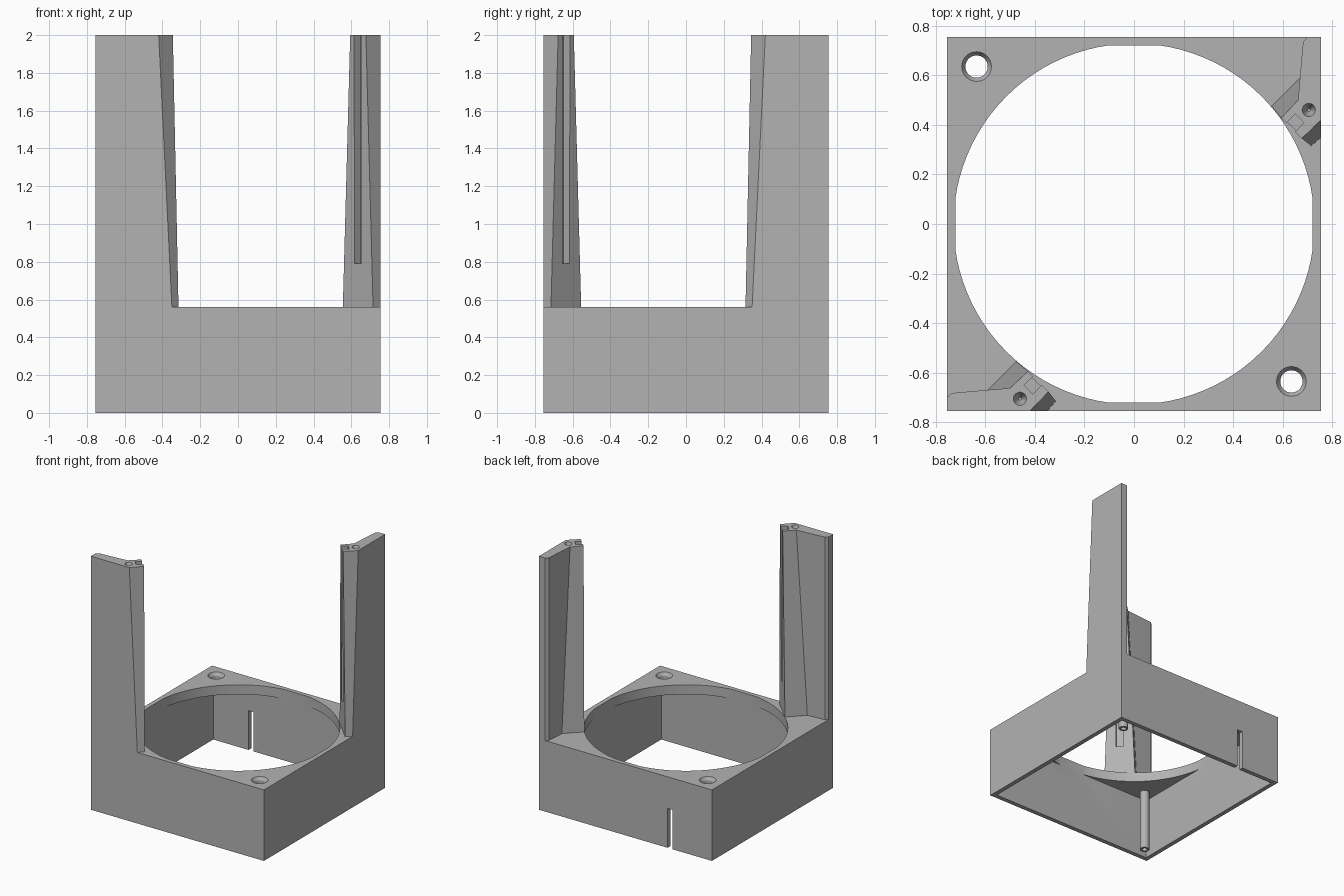
import bpy, bmesh, math
from mathutils import Matrix

old = bpy.data.objects.get("Cube")
if old:
    bpy.data.objects.remove(old)

HALF, INNER, DECK, PLATE, TOP = 0.755, 0.72, 0.56, 0.075, 2.0
POST = 0.635

grey = bpy.data.materials.new("plain grey")
grey.use_nodes = True
COLOUR = (0.45, 0.45, 0.45, 1)
grey.diffuse_color = COLOUR
grey.node_tree.nodes["Principled BSDF"].inputs["Base Color"].default_value = COLOUR


def finish(name, bm):
    bmesh.ops.recalc_face_normals(bm, faces=bm.faces[:])
    mesh = bpy.data.meshes.new(name)
    bm.to_mesh(mesh)
    bm.free()
    mesh.materials.append(grey)
    ob = bpy.data.objects.new(name, mesh)
    bpy.context.collection.objects.link(ob)
    return ob


def box(name, centre, size, turn=0):
    bm = bmesh.new()
    m = (Matrix.Translation(centre) @ Matrix.Rotation(turn, 4, 'Z')
         @ Matrix.Diagonal((*size, 1)))
    bmesh.ops.create_cube(bm, size=1, matrix=m)
    return finish(name, bm)


def cone(name, x, y, z0, z1, r0, r1, sides=32):
    bm = bmesh.new()
    bmesh.ops.create_cone(bm, cap_ends=True, segments=sides, radius1=r0, radius2=r1,
                          depth=z1 - z0, matrix=Matrix.Translation((x, y, (z0 + z1) / 2)))
    return finish(name, bm)


def loft(name, bottom, top, z0, z1):
    bm = bmesh.new()
    low = [bm.verts.new((x, y, z0)) for x, y in bottom]
    high = [bm.verts.new((x, y, z1)) for x, y in top]
    bm.faces.new(low)
    bm.faces.new(high)
    for i in range(len(low)):
        j = (i + 1) % len(low)
        bm.faces.new((low[i], low[j], high[j], high[i]))
    return finish(name, bm)


def combine(ob, cutter, operation='DIFFERENCE'):
    mod = ob.modifiers.new("cut", 'BOOLEAN')
    mod.object, mod.operation, mod.solver = cutter, operation, 'EXACT'
    bpy.context.view_layer.update()
    deps = bpy.context.evaluated_depsgraph_get()
    mesh = bpy.data.meshes.new_from_object(ob.evaluated_get(deps))
    ob.modifiers.clear()
    ob.data = mesh
    bpy.data.objects.remove(cutter)


# Square housing, hollow underneath
housing = box("housing", (0, 0, DECK / 2), (2 * HALF, 2 * HALF, DECK))
roof = DECK - PLATE
combine(housing, box("hollow", (0, 0, roof / 2 - 0.1), (2 * INNER, 2 * INNER, roof + 0.2)))

# Round opening, trimmed flat where it meets the walls
opening = cone("opening", 0, 0, 0.4, 0.7, 0.728, 0.728, 96)
combine(opening, box("trim", (0, 0, 0.55), (2 * INNER, 2 * INNER, 1)), 'INTERSECT')
combine(housing, opening)

# Countersunk screw holes in the two free corners
for s in (1, -1):
    combine(housing, cone("hole", s * POST, -s * POST, 0.4, 0.7, 0.045, 0.045))
    combine(housing, cone("sink", s * POST, -s * POST, DECK - 0.025, DECK + 0.005, 0.045, 0.063))

# Cable slot in the back wall
combine(housing, box("slot", (-0.39, HALF, 0.1), (0.045, 0.2, 0.42)))

# Tapered corner pillars, the second mirrored across the diagonal
BOTTOM = [(HALF, 0.35), (0.715, 0.315), (0.555, 0.475), (0.67, 0.59),
          (0.67, 0.6), (0.682, 0.735), (0.70, HALF), (HALF, HALF)]
UPPER = [(HALF, 0.42), (0.677, 0.345), (0.594, 0.428), (0.662, 0.50),
         (0.67, 0.6), (0.682, 0.735), (0.70, HALF), (HALF, HALF)]
parts = [housing]
for name, flip in (("back_left", False), ("front_right", True)):
    def place(p):
        return (-p[1], -p[0]) if flip else p

    pillar = loft(name + "_pillar", [place(p) for p in BOTTOM],
                  [place(p) for p in UPPER], DECK, TOP)
    # Groove down the inner face and a conical dimple on top
    gx, gy = place((0.635, 0.393))
    combine(pillar, box("groove", (gx, gy, 1.45), (0.093, 0.051, 1.32), math.pi / 4))
    hx, hy = place((0.705, 0.46))
    combine(pillar, cone("dimple", hx, hy, TOP - 0.06, TOP + 0.001, 0.006, 0.027))

    # Hollow screw post below the deck
    px, py = place((POST, POST))
    post = cone(name + "_post", px, py, 0, roof + 0.01, 0.035, 0.035)
    combine(post, cone("bore", px, py, -0.1, 0.4, 0.02, 0.02))
    parts += [pillar, post]

bpy.ops.object.select_all(action='DESELECT')
for ob in parts:
    ob.select_set(True)
bpy.context.view_layer.objects.active = housing
bpy.ops.object.shade_smooth_by_angle(angle=math.radians(25))
